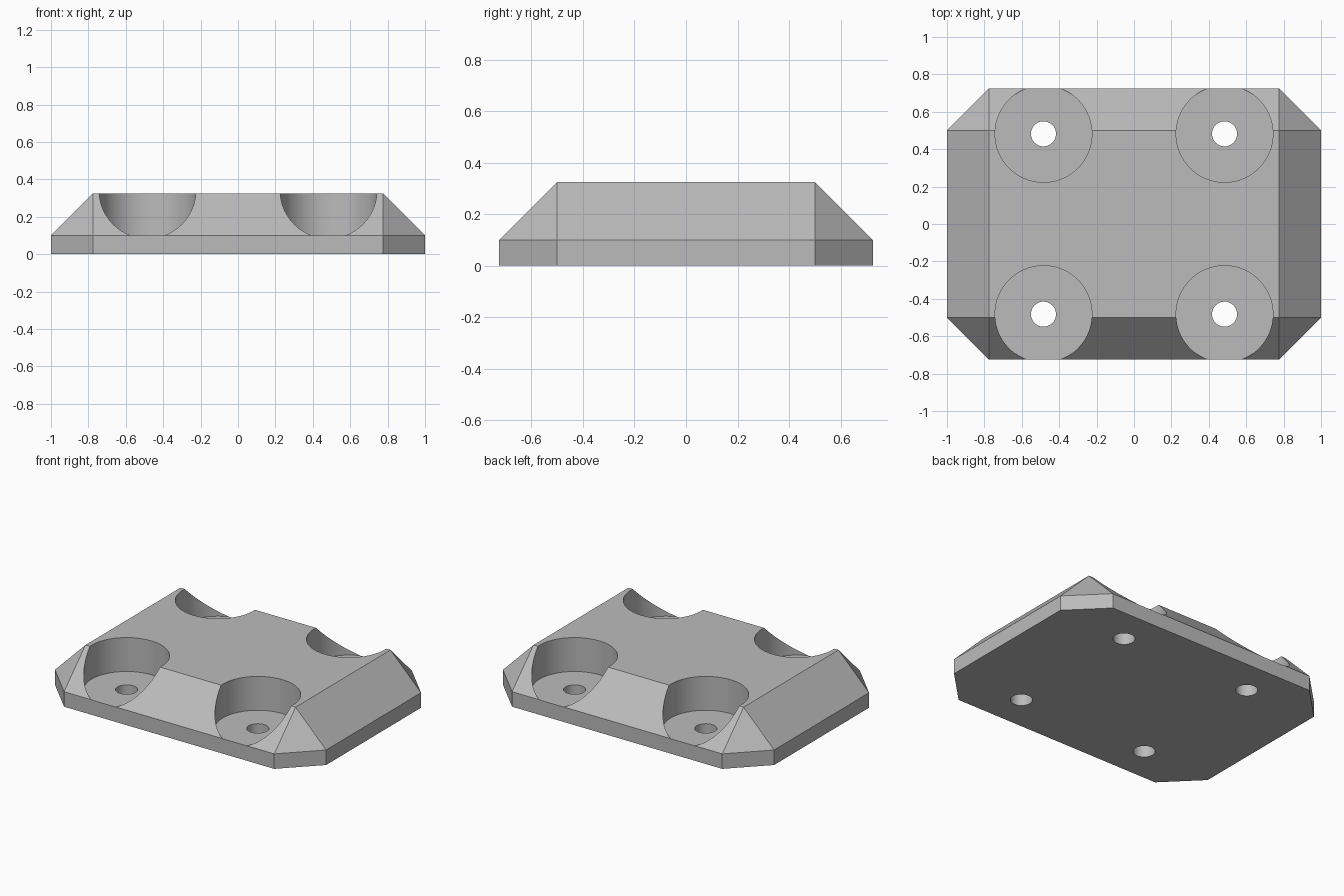
import bpy
import bmesh

if "Cube" in bpy.data.objects:
    bpy.data.objects.remove(bpy.data.objects["Cube"])

# Main dimensions
X_OUT, Y_OUT = 1.0, 0.725      # base plate half sizes
X_TOP, Y_TOP = 0.775, 0.5      # flat top half sizes
Z_RIM, Z_TOP = 0.1, 0.325      # rim height, full height
HOLE_X, HOLE_Y = 0.484, 0.482  # screw positions

grey = bpy.data.materials.new("light grey")
grey.diffuse_color = (0.5, 0.5, 0.5, 1)
grey.use_nodes = True
grey.node_tree.nodes["Principled BSDF"].inputs["Base Color"].default_value = grey.diffuse_color


def cylinder(name, radius, x, y, z0, z1, sides):
    bpy.ops.mesh.primitive_cylinder_add(
        vertices=sides, radius=radius, depth=z1 - z0,
        location=(x, y, (z0 + z1) / 2))
    obj = bpy.context.object
    obj.name = name
    obj.hide_render = True
    return obj


# Plate: octagonal rim rising to a smaller rectangular top
bm = bmesh.new()
for sx in (-1, 1):
    for sy in (-1, 1):
        for z in (0, Z_RIM):
            bm.verts.new((sx * X_OUT, sy * Y_TOP, z))
            bm.verts.new((sx * X_TOP, sy * Y_OUT, z))
        bm.verts.new((sx * X_TOP, sy * Y_TOP, Z_TOP))
bmesh.ops.convex_hull(bm, input=bm.verts)
bmesh.ops.dissolve_limit(bm, angle_limit=0.01, verts=bm.verts, edges=bm.edges)
bmesh.ops.recalc_face_normals(bm, faces=bm.faces)
mesh = bpy.data.meshes.new("mounting_plate")
bm.to_mesh(mesh)
bm.free()
plate = bpy.data.objects.new("mounting_plate", mesh)
bpy.context.collection.objects.link(plate)
mesh.materials.append(grey)

# Four wide recesses, each with a screw hole through its floor
cutters = []
for sx in (-1, 1):
    for sy in (-1, 1):
        x, y = sx * HOLE_X, sy * HOLE_Y
        cutters.append(cylinder("recess_cutter", 0.259, x, y, Z_RIM - 0.001, 0.5, 96))
        cutters.append(cylinder("screw_hole_cutter", 0.067, x, y, -0.1, 0.3, 48))

bpy.ops.object.select_all(action='DESELECT')
plate.select_set(True)
bpy.context.view_layer.objects.active = plate
for cutter in cutters:
    mod = plate.modifiers.new("cut", 'BOOLEAN')
    mod.operation = 'DIFFERENCE'
    mod.solver = 'EXACT'
    mod.object = cutter
    bpy.ops.object.modifier_apply(modifier=mod.name)
for cutter in cutters:
    bpy.data.objects.remove(cutter, do_unlink=True)

# Smooth recess walls, sharp edges elsewhere
bpy.ops.object.shade_smooth_by_angle(angle=0.4)
